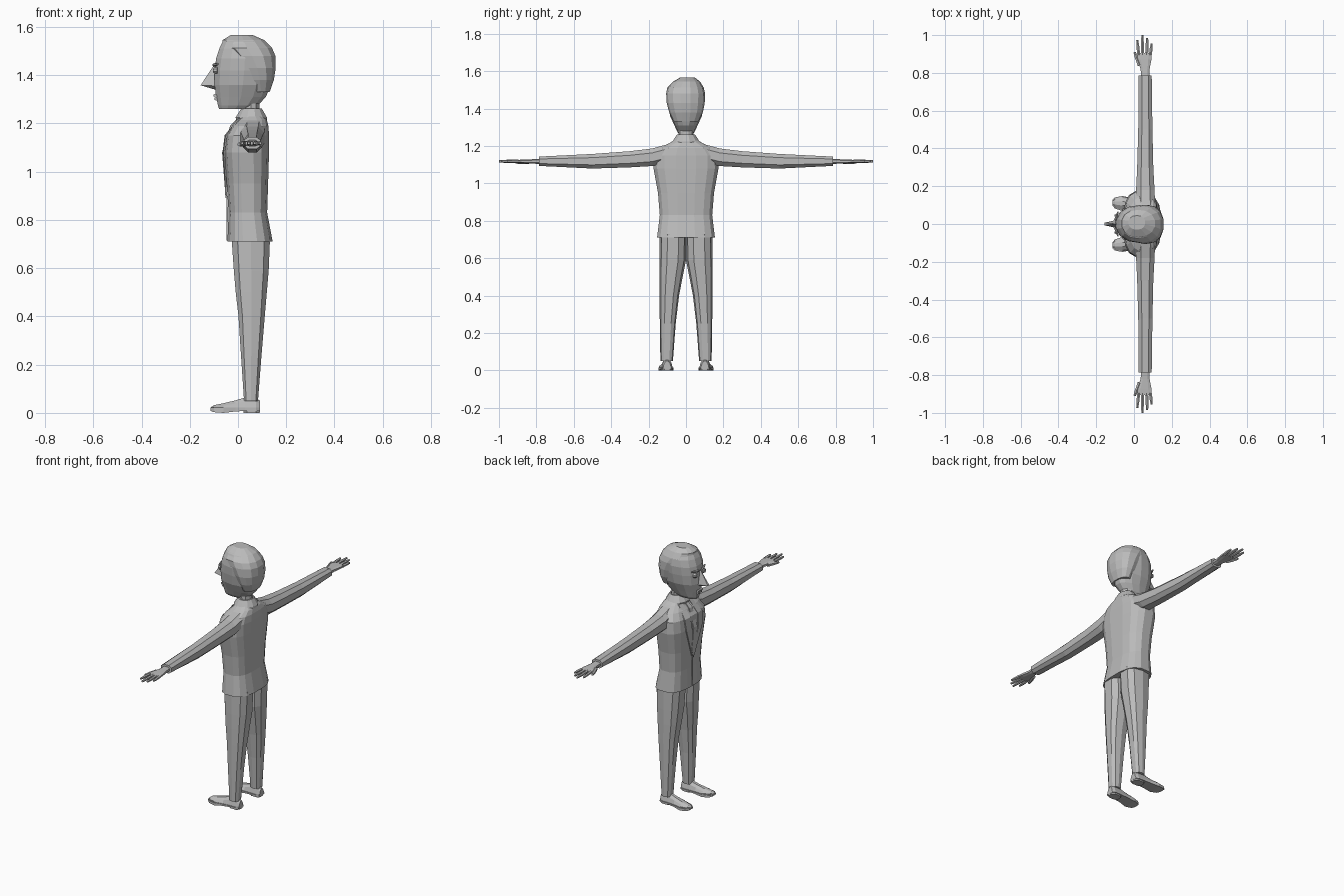
import bpy, bmesh, math
from mathutils import Vector

grey = bpy.data.materials.new("plain grey")
grey.diffuse_color = (0.5, 0.5, 0.5, 1)


def make(name, verts, faces):
    bm = bmesh.new()
    vs = [bm.verts.new(v) for v in verts]
    for f in faces:
        bm.faces.new([vs[i] for i in f])
    bmesh.ops.recalc_face_normals(bm, faces=bm.faces)
    me = bpy.data.meshes.new(name)
    bm.to_mesh(me)
    bm.free()
    me.materials.append(grey)
    ob = bpy.data.objects.new(name, me)
    bpy.context.collection.objects.link(ob)
    return ob


def loft(name, rings):
    """Skin a list of equal rings and cap both ends."""
    n = len(rings[0])
    faces = [list(range(n)), [(len(rings) - 1) * n + i for i in range(n)]]
    for r in range(len(rings) - 1):
        for i in range(n):
            j = (i + 1) % n
            faces.append([r * n + i, r * n + j, (r + 1) * n + j, (r + 1) * n + i])
    return make(name, [v for ring in rings for v in ring], faces)


def oval(a0, a1, b0, b1, n, e=1.0):
    """Rounded section between two spans; e < 1 makes it boxier."""
    pts = []
    for i in range(n):
        t = 2 * math.pi * (i + 0.5) / n
        c, s = math.cos(t), math.sin(t)
        pts.append(((a0 + a1) / 2 + (a1 - a0) / 2 * math.copysign(abs(c) ** e, c),
                    (b0 + b1) / 2 + (b1 - b0) / 2 * math.copysign(abs(s) ** e, s)))
    return pts


def stack(name, rows, n, e=1.0):
    """Loft up z from rows of (z, x0, x1, y0, y1)."""
    return loft(name, [[(x, y, z) for x, y in oval(x0, x1, y0, y1, n, e)]
                       for z, x0, x1, y0, y1 in rows])


def bar(name, a, b, ra, rb, n=6):
    """Tapered limb between two points."""
    a, b = Vector(a), Vector(b)
    q = (b - a).to_track_quat('Z', 'Y')
    return loft(name, [[p + q @ Vector((x, y, 0)) for x, y in oval(-r, r, -r, r, n)]
                       for p, r in ((a, ra), (a.lerp(b, .6), ra * .9), (b, rb))])


# Jacket body
TORSO = [(.71, -.045, .145, .157), (.83, -.04, .122, .142), (.95, -.048, .126, .152),
         (1.08, -.058, .13, .176), (1.15, -.05, .13, .174), (1.19, -.025, .127, .145),
         (1.215, .0, .12, .09), (1.235, .015, .1, .06)]
stack("jacket", [(z, a, b, -w, w) for z, a, b, w in TORSO], 16, .72)


def front(y, z, off):
    """Point just in front of the jacket."""
    for p, q in zip(TORSO, TORSO[1:]):
        if p[0] <= z <= q[0]:
            t = (z - p[0]) / (q[0] - p[0])
            a, b, w = (p[i] + t * (q[i] - p[i]) for i in (1, 2, 3))
            k = max(0, 1 - min(1, abs(y) / w) ** 2.8) ** .36
            return ((a + b) / 2 - (b - a) / 2 * k - off, y, z)


def plate(name, rows, off, thick=.006):
    """Strip lying on the chest; rows of (z, y0, y1)."""
    loft(name, [[front(y0, z, off), front(y1, z, off),
                 front(y1, z, off - thick), front(y0, z, off - thick)] for z, y0, y1 in rows])


# Shirt front, tie and jacket opening
plate("shirt_front", [(1.225, -.03, .03), (1.15, -.04, .04), (1.05, -.03, .03), (.92, -.004, .004)], .003)
plate("tie", [(1.22, -.012, .012), (1.19, -.015, .015), (1.08, -.018, .018),
              (.94, -.022, .022), (.89, -.002, .002)], .008)
plate("jacket_opening", [(.9, -.003, .003), (.715, -.003, .003)], .002)

# Neck and folded collar
stack("neck", [(1.2, .02, .1, -.045, .045), (1.25, .02, .09, -.04, .04), (1.32, .01, .09, -.04, .04)], 10)
stack("collar", [(1.215, -.01, .122, -.075, .075), (1.225, -.012, .122, -.074, .074),
                 (1.262, .012, .1, -.05, .05), (1.262, .022, .092, -.043, .043),
                 (1.235, .022, .092, -.043, .043)], 12)

# Head
stack("head", [(1.26, -.08, .055, -.035, .035), (1.275, -.085, .085, -.046, .046),
               (1.31, -.093, .118, -.062, .062), (1.36, -.1, .14, -.085, .085),
               (1.42, -.1, .152, -.096, .096), (1.47, -.093, .15, -.1, .1),
               (1.51, -.08, .138, -.094, .094), (1.54, -.065, .11, -.075, .075),
               (1.562, -.035, .06, -.035, .035)], 14, .9)
# Hair, swept to one side
stack("hair", [(1.33, .06, .132, -.066, .066), (1.38, .03, .15, -.09, .09), (1.43, .0, .158, -.103, .1),
               (1.48, -.04, .157, -.106, .102), (1.512, -.07, .144, -.1, .095),
               (1.545, -.066, .112, -.068, .075), (1.567, -.03, .06, -.03, .045)], 14, .9)

# Nose wedge
make("nose", [(-.098, 0, 1.445), (-.155, -.007, 1.358), (-.155, .007, 1.358),
              (-.08, -.024, 1.355), (-.08, .024, 1.355), (-.095, 0, 1.34)],
     [(0, 1, 2), (0, 3, 1), (0, 2, 4), (1, 3, 5), (2, 5, 4), (1, 5, 2), (0, 4, 5, 3)])
bar("upper_lip", (-.094, -.022, 1.315), (-.094, .022, 1.315), .008, .008)
bar("lower_lip", (-.09, -.018, 1.302), (-.09, .018, 1.302), .008, .008)

for s, side in ((1, "left"), (-1, "right")):
    # Eye and brow
    bar(side + "_eye", (-.085, s * .042, 1.42), (-.102, s * .04, 1.42), .015, .01, 8)
    bar(side + "_brow", (-.1, s * .02, 1.442), (-.084, s * .065, 1.446), .007, .004)

    # Lapel
    plate(side + "_lapel", [(1.22, s * .03, s * .06), (1.15, s * .035, s * .085),
                            (1.08, s * .03, s * .08), (.9, s * .002, s * .012)], .006)

    # Sleeve
    loft(side + "_sleeve", [[(x, s * y, z) for x, z in oval(x0, x1, z0, z1, 8, .8)]
         for y, x0, x1, z0, z1 in ((.1, .01, .115, 1.11, 1.212), (.18, .008, .112, 1.09, 1.19),
                                   (.3, .014, .105, 1.083, 1.175), (.5, .02, .1, 1.077, 1.16),
                                   (.785, .022, .096, 1.092, 1.145))])
    # Palm, fingers and thumb
    loft(side + "_palm", [[(x, s * y, z) for x, z in oval(x0, x1, z0, z1, 8, .7)]
         for y, x0, x1, z0, z1 in ((.77, .036, .082, 1.103, 1.133), (.82, .034, .084, 1.105, 1.13),
                                   (.87, .016, .094, 1.108, 1.128), (.905, .018, .096, 1.11, 1.126))])
    for i, (x0, x1, tip) in enumerate(((.025, .017, .975), (.046, .044, 1.0),
                                       (.067, .07, .985), (.087, .093, .955))):
        bar(f"{side}_finger_{i + 1}", (x0, s * .895, 1.118), (x1, s * tip, 1.118), .0095, .006)
    bar(side + "_thumb", (.03, s * .84, 1.116), (.003, s * .91, 1.113), .012, .007)

    # Trouser leg
    stack(side + "_trouser_leg", [(z, x0, x1, s * y0, s * y1) for z, x0, x1, y0, y1 in (
        (.05, .024, .084, .07, .137), (.25, .01, .1, .055, .14), (.4, 0, .113, .037, .142),
        (.5, -.012, .122, .018, .143), (.59, -.02, .13, 0, .143), (.73, -.03, .136, -.002, .14))], 10, .75)

    # Shoe: sole, upper and heel
    SHOE = ((-.114, .112, .012, .022), (-.1, .111, .026, .032), (-.06, .108, .036, .04),
            (-.01, .104, .03, .052), (.03, .102, .028, .064), (.075, .101, .028, .062),
            (.092, .101, .02, .05))
    loft(side + "_shoe", [[(x, s * (c + k * w), z) for k, z in (
        (-1, .008), (-1, .022), (-.75, h * .75), (-.3, h), (.3, h), (.75, h * .75), (1, .022), (1, .008))]
        for x, c, w, h in SHOE])
    loft(side + "_sole", [[(x, s * (c + k * (w + .004)), z) for k, z in (
        (-1, lo), (-1, .016), (1, .016), (1, lo))]
        for (x, c, w, h), lo in zip(SHOE, (.008, .003, 0, .006, .008, .008, .008))])
    stack(side + "_heel", [(0, .02, .092, s * .073, s * .129), (.016, .02, .094, s * .072, s * .13)], 8, .7)
